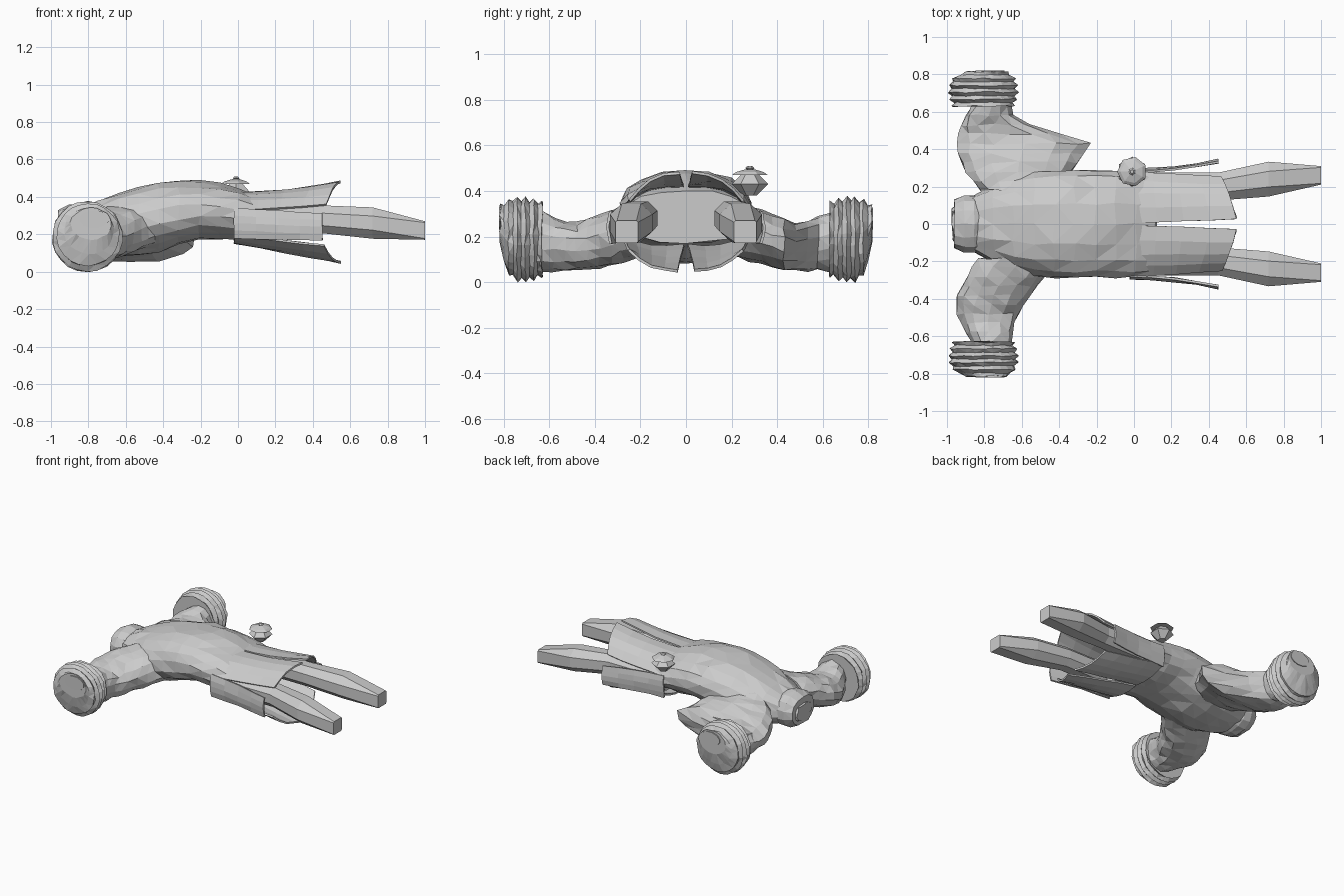
import bpy, bmesh, math, random
from math import sin, cos, pi, copysign
from mathutils import Vector

random.seed(4)
default_cube = bpy.data.objects.get("Cube")
if default_cube:
    bpy.data.objects.remove(default_cube, do_unlink=True)

GREY = (0.6, 0.6, 0.6, 1)
cloth = bpy.data.materials.new("pale_grey")
cloth.use_nodes = True
cloth.diffuse_color = GREY
cloth.node_tree.nodes["Principled BSDF"].inputs["Base Color"].default_value = GREY

# Which way a ring's position and its two cross directions point
AXES = {
    "x": lambda position, across, up: Vector((position, across, up)),
    "y": lambda position, across, up: Vector((across, position, up)),
    "z": lambda position, across, up: Vector((across, up, position)),
}


def crumple(bm, amount):
    for vert in bm.verts:
        vert.co += Vector([random.uniform(-amount, amount) for _ in "xyz"])


def finish(name, bm):
    bmesh.ops.recalc_face_normals(bm, faces=bm.faces)
    mesh = bpy.data.meshes.new(name)
    bm.to_mesh(mesh)
    bm.free()
    mesh.materials.append(cloth)
    obj = bpy.data.objects.new(name, mesh)
    bpy.context.collection.objects.link(obj)
    return obj


def steps(rule, count):
    """Sample a rule evenly from its start to its end."""
    return [rule(i / count) for i in range(count + 1)]


def loft(name, axis, rings, sides, side=1, rough=0):
    """Skin rings of: position, centre across, centre up, half width, half height, squareness."""
    bm = bmesh.new()
    loops = []
    for position, across, up, width, height, squareness in rings:
        loop = []
        for i in range(sides):
            angle = 2 * pi * (i + 0.5) / sides
            c, s = cos(angle), sin(angle)
            u = across + width * copysign(abs(c) ** (2 / squareness), c)
            v = up + height * copysign(abs(s) ** (2 / squareness), s)
            point = AXES[axis](position, u, v)
            point.y *= side
            loop.append(bm.verts.new(point))
        loops.append(loop)
    for near, far in zip(loops, loops[1:]):
        for i in range(sides):
            bm.faces.new((near[i - 1], near[i], far[i], far[i - 1]))
    bm.faces.new(loops[0])
    bm.faces.new(loops[-1])
    if rough:
        crumple(bm, rough)
        quads = [face for face in bm.faces if len(face.verts) == 4]
        bmesh.ops.triangulate(bm, faces=quads)
    return finish(name, bm)


def panel(name, rule, bulge, side):
    """Thin strip of cloth between an inner and an outer edge."""
    bm = bmesh.new()
    lines = []
    for inner, outer in steps(rule, 4):
        line = []
        for k in range(5):
            point = Vector(inner).lerp(Vector(outer), k / 4)
            point += Vector(bulge) * sin(pi * k / 4)
            point.y *= side
            line.append(bm.verts.new(point))
        lines.append(line)
    for near, far in zip(lines, lines[1:]):
        for k in range(4):
            bm.faces.new((near[k], near[k + 1], far[k + 1], far[k]))
    crumple(bm, 0.003)
    obj = finish(name, bm)
    solid = obj.modifiers.new("thickness", "SOLIDIFY")
    solid.thickness = 0.012
    solid.offset = 0


# Coat body: widens from the neck, arched on top, closed at the waist
def body_ring(t):
    width = 0.29 * sin(pi / 2 * min(1, 0.2 + 1.6 * t))
    top = 0.28 + 0.21 * sin(0.8 * pi * t)
    bottom = 0.17 - 0.09 * sin(pi * min(1, 1.5 * t))
    return -0.97 + 1.09 * t, 0, (top + bottom) / 2, width, (top - bottom) / 2, 2.2


def collar_ring(t):
    swell = 0.03 * sin(pi * t)
    return -0.96 + 0.16 * t, 0, 0.23, 0.13 + swell, 0.1 + swell, 2.2


loft("coat_body", "x", steps(body_ring, 10), sides=18, rough=0.007)
loft("collar", "x", steps(collar_ring, 3), sides=14, rough=0.004)


# Sleeves: drape sets how far the hanging point reaches
def sleeve_rule(drape):
    def ring(t):
        back = -0.83 - 0.12 * sin(pi * t)
        front = -0.66 + 0.3 * (1 - t) ** 2
        front += drape * max(0, min(2 * t, 3 - 4 * t))
        bottom = 0.12 - 0.07 * min(1, 2 * t)
        top = 0.26 + 0.1 * abs(1 - 1.6 * t)
        return (0.18 + t / 2, (front + back) / 2, (top + bottom) / 2,
                (front - back) / 2, (top - bottom) / 2, 2.2)
    return ring


# Cuffs: alternating ridges, closing to a raised oval end
def cuff_ring(t):
    ridge = 0.01 * cos(10 * pi * t)
    close = t ** 8
    radius = 0.16 + 0.02 * sin(pi * t) + ridge
    return (0.63 + 0.185 * t, -0.805 + 0.02 * close, 0.187 + 0.07 * close,
            radius * (1 - 0.35 * close), radius * (1 - close / 2), 2)


def cuff_oval_ring(t):
    return 0.81 + 0.01 * t, -0.77, 0.28, 0.08, 0.05, 2


# Coat tails: each rule gives an inner and an outer edge point
def upper_tail(t):
    lift = t * t
    return ((0.57 * t - 0.02, 0.006 + 0.02 * t, 0.42 + 0.06 * lift),
            (0.49 * t - 0.02, 0.28 - 0.03 * t, 0.33 + 0.025 * lift))


def side_tail(t):
    spread = 0.28 + 0.05 * t * t
    along = 0.47 * t - 0.02
    return (along, spread, 0.34 - 0.03 * t), (along, spread, 0.18 - 0.01 * t)


def lower_tail(t):
    return ((0.57 * t - 0.02, 0.006 + 0.03 * t, 0.165 - 0.115 * t),
            (0.48 * t - 0.02, 0.28 - 0.03 * t, 0.2 - 0.06 * t))


# Legs: swell at the middle and taper to square ends
leg_rings = [
    (0, 0.2, 0.28, 0.08, 0.08, 2.2),
    (0.45, 0.2, 0.28, 0.08, 0.08, 2.2),
    (0.72, 0.24, 0.26, 0.1, 0.09, 2.2),
    (1, 0.26, 0.22, 0.05, 0.05, 12),
]

for label, side, drape in (("left", 1, 0.36), ("right", -1, 0)):
    loft(label + "_sleeve", "y", steps(sleeve_rule(drape), 10), sides=14, side=side, rough=0.008)
    loft(label + "_cuff", "y", steps(cuff_ring, 10), sides=22, side=side, rough=0.004)
    loft(label + "_cuff_oval", "y", steps(cuff_oval_ring, 1), sides=12, side=side)
    loft(label + "_leg", "x", leg_rings, sides=8, side=side)
    panel(label + "_upper_tail", upper_tail, (0, 0.02, 0.03), side)
    panel(label + "_side_tail", side_tail, (0, 0.012, 0), side)
    panel(label + "_lower_tail", lower_tail, (0, 0.01, -0.025), side)


# Small lidded pot beside the coat
def pot_rule(start, height, narrow, swell, phase):
    def ring(t):
        radius = narrow + swell * sin(pi * (phase + (1 - phase) * t))
        return start + height * t, -0.01, 0.28, radius, radius, 2
    return ring


loft("pot_bowl", "z", steps(pot_rule(0.38, 0.1, 0.03, 0.05, 0), 2), sides=6)
loft("pot_lid", "z", steps(pot_rule(0.47, 0.025, 0.02, 0.06, 0.5), 2), sides=7)
loft("pot_knob", "z", steps(pot_rule(0.49, 0.02, 0.01, 0.01, 0), 2), sides=6)
